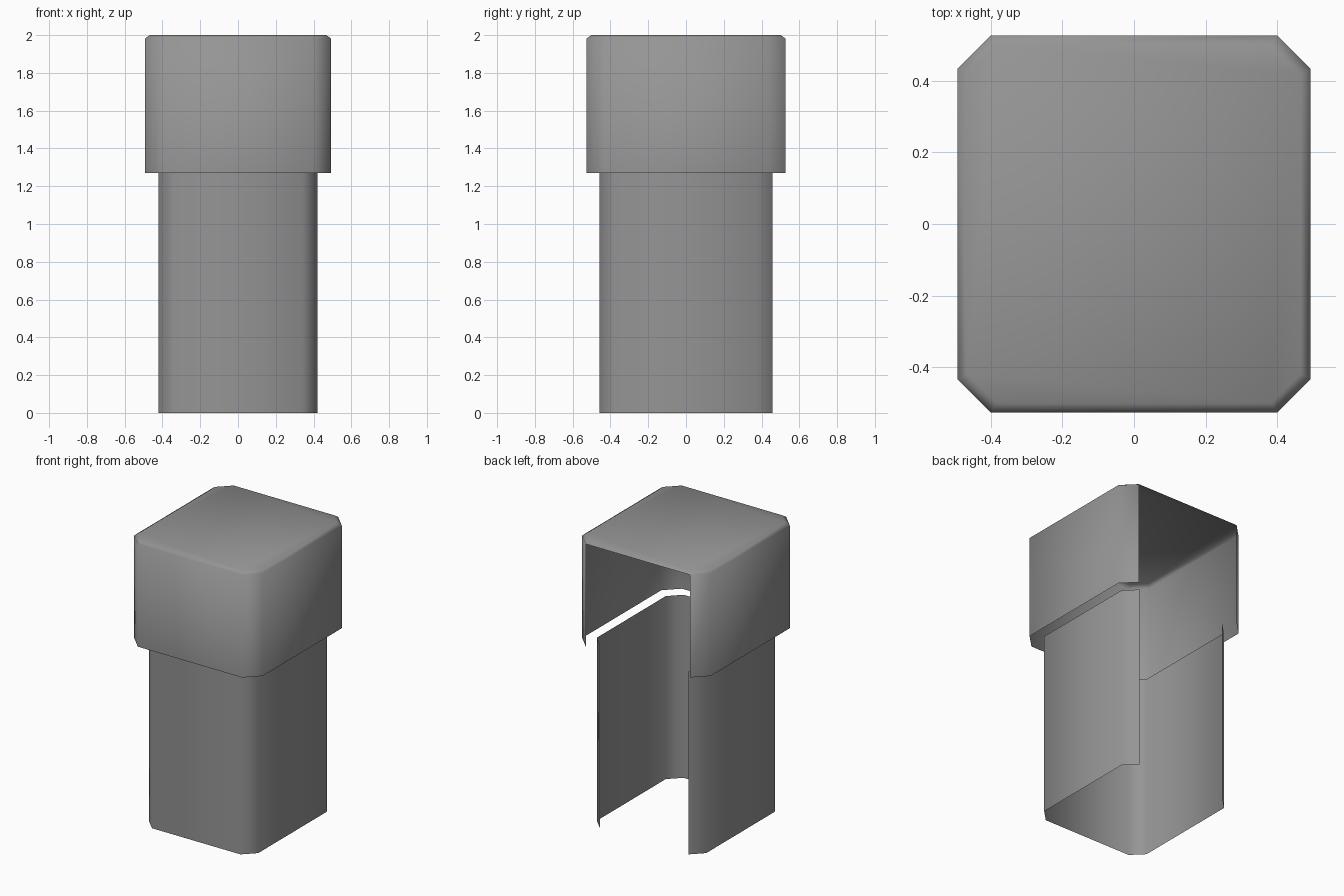
import bpy
import bmesh

cube = bpy.data.objects.get("Cube")
if cube:
    bpy.data.objects.remove(cube, do_unlink=True)

grey = bpy.data.materials.new("plain grey")
grey.use_nodes = True
grey.diffuse_color = (0.3, 0.3, 0.3, 1)
grey.node_tree.nodes["Principled BSDF"].inputs["Base Color"].default_value = grey.diffuse_color

BACK = 2  # index of the ring edge that faces +y


def ring(bm, hx, hy, cut, z):
    """Rectangle with cut corners, counter-clockwise from above."""
    quarter = [(hx, hy - cut), (hx - cut, hy)]
    points = [(hx, cut - hy)] + quarter
    points += [(-x, -y) for x, y in [(cut - hx, -hy)]]
    points = [(hx, cut - hy), (hx, hy - cut), (hx - cut, hy), (cut - hx, hy)]
    points += [(-x, -y) for x, y in points]
    return [bm.verts.new((x, y, z)) for x, y in points]


def bridge(bm, low, high, open_back):
    """Walls between two rings, optionally without the back one."""
    n = len(low)
    for i in range(n):
        if not (open_back and i == BACK):
            j = (i + 1) % n
            bm.faces.new((low[i], low[j], high[j], high[i]))


def finish(bm, name):
    mesh = bpy.data.meshes.new(name)
    bm.to_mesh(mesh)
    bm.free()
    mesh.materials.append(grey)
    mesh.shade_smooth()
    bpy.context.collection.objects.link(bpy.data.objects.new(name, mesh))


# Lower shaft: thin sheet, open at the back, top and bottom
bm = bmesh.new()
bridge(bm, ring(bm, 0.42, 0.458, 0.08, 0), ring(bm, 0.42, 0.458, 0.08, 1.27), True)
finish(bm, "lower_shaft")

# Upper hood: wider sheet, open at the back and bottom, with a bevelled roof
bm = bmesh.new()
rim = ring(bm, 0.493, 0.527, 0.093, 1.27)
eave = ring(bm, 0.493, 0.527, 0.093, 1.982)
roof = ring(bm, 0.467, 0.501, 0.083, 2)
bridge(bm, rim, eave, True)
bridge(bm, eave, roof, False)
bm.faces.new(roof)
finish(bm, "upper_hood")
